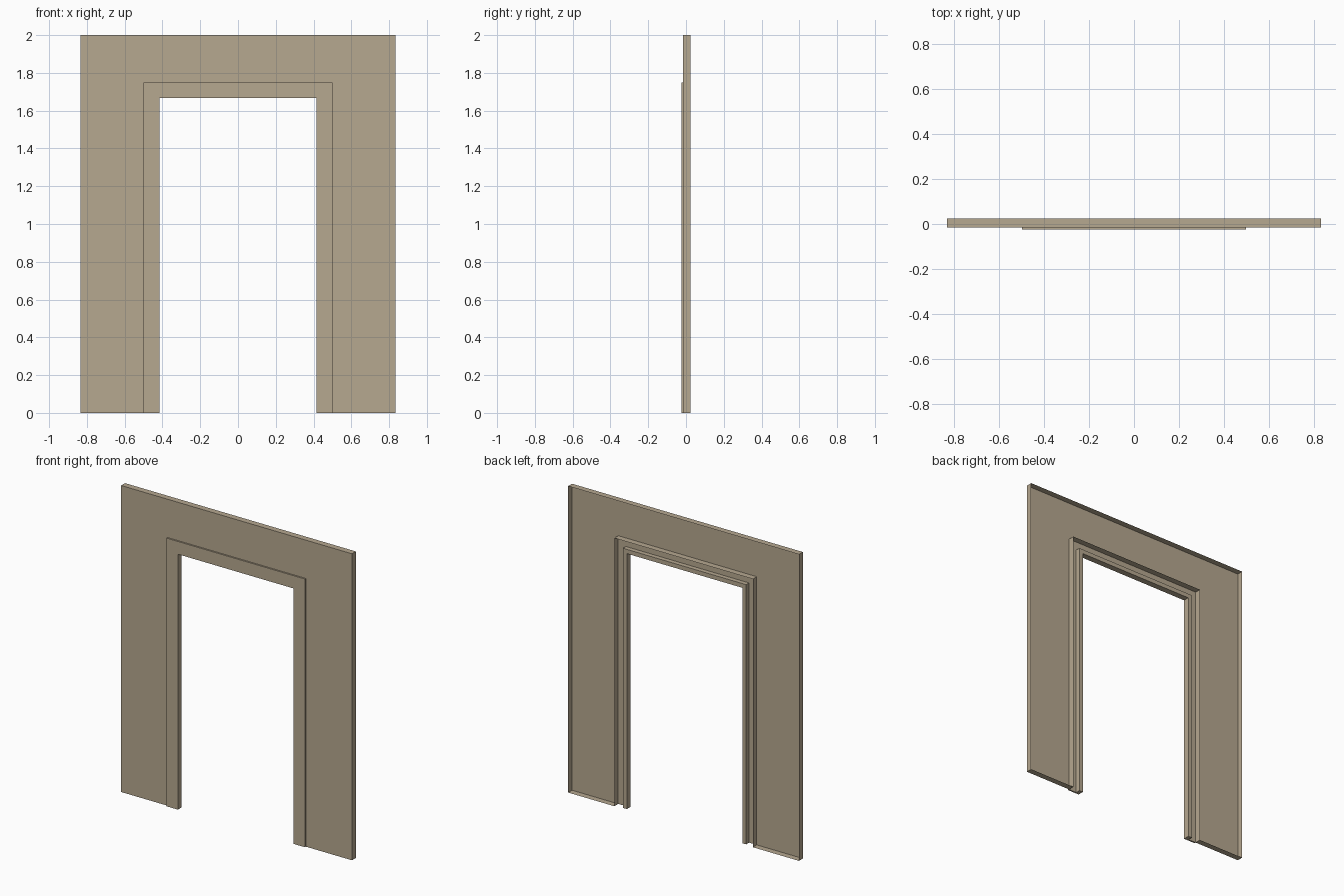
import bpy
import bmesh

if "Cube" in bpy.data.objects:
    bpy.data.objects.remove(bpy.data.objects["Cube"])

# Main dimensions
HALF_W, HEIGHT = 0.8333, 2.0        # outer wall
OPEN_W, OPEN_H = 0.4167, 1.6667     # clear doorway
TRIM = 0.0833                       # width of the door trim
LIP = 0.0278                        # width of the raised inner lip
FRONT, WALL_FRONT, LIP_BACK, BACK = -0.025, -0.015, 0.015, 0.025

mat = bpy.data.materials.new("warm_beige")
mat.diffuse_color = (0.468, 0.392, 0.279, 1.0)
mat.use_nodes = True
mat.node_tree.nodes["Principled BSDF"].inputs["Base Color"].default_value = mat.diffuse_color


def finish(bm, name):
    mesh = bpy.data.meshes.new(name)
    bm.to_mesh(mesh)
    bm.free()
    mesh.materials.append(mat)
    obj = bpy.data.objects.new(name, mesh)
    bpy.context.collection.objects.link(obj)
    return obj


def arch_path(offset):
    """Doorway outline moved outward by offset, left foot to right foot."""
    w, h = OPEN_W + offset, OPEN_H + offset
    return [(-w, 0), (-w, h), (w, h), (w, 0)]


# Wall panel: flat front sheet with rims turned back, open at the rear
bm = bmesh.new()
outline = arch_path(TRIM) + [(HALF_W, 0), (HALF_W, HEIGHT),
                             (-HALF_W, HEIGHT), (-HALF_W, 0)]
front = [bm.verts.new((x, WALL_FRONT, z)) for x, z in outline]
rear = [bm.verts.new((x, BACK, z)) for x, z in outline]
n = len(outline)
# left leg, right leg and header
bm.faces.new([front[i] for i in (7, 0, 1, 6)])
bm.faces.new([front[i] for i in (3, 4, 5, 2)])
bm.faces.new([front[i] for i in (1, 2, 5, 6)])
for i in range(n):
    j = (i + 1) % n
    bm.faces.new((front[j], front[i], rear[i], rear[j]))
finish(bm, "wall_panel")

# Door trim: L-shaped section (offset, depth) swept around the doorway
section = [(0, FRONT), (TRIM, FRONT), (TRIM, WALL_FRONT),
           (LIP, WALL_FRONT), (LIP, LIP_BACK), (0, LIP_BACK)]
bm = bmesh.new()
rails = [[bm.verts.new((x, y, z)) for x, z in arch_path(o)] for o, y in section]
for k, rail in enumerate(rails):
    nxt = rails[(k + 1) % len(rails)]
    for i in range(3):
        bm.faces.new((rail[i], rail[i + 1], nxt[i + 1], nxt[i]))
for foot in (0, 3):
    bm.faces.new([rail[foot] for rail in rails])
bmesh.ops.recalc_face_normals(bm, faces=bm.faces[:])
finish(bm, "door_trim")
